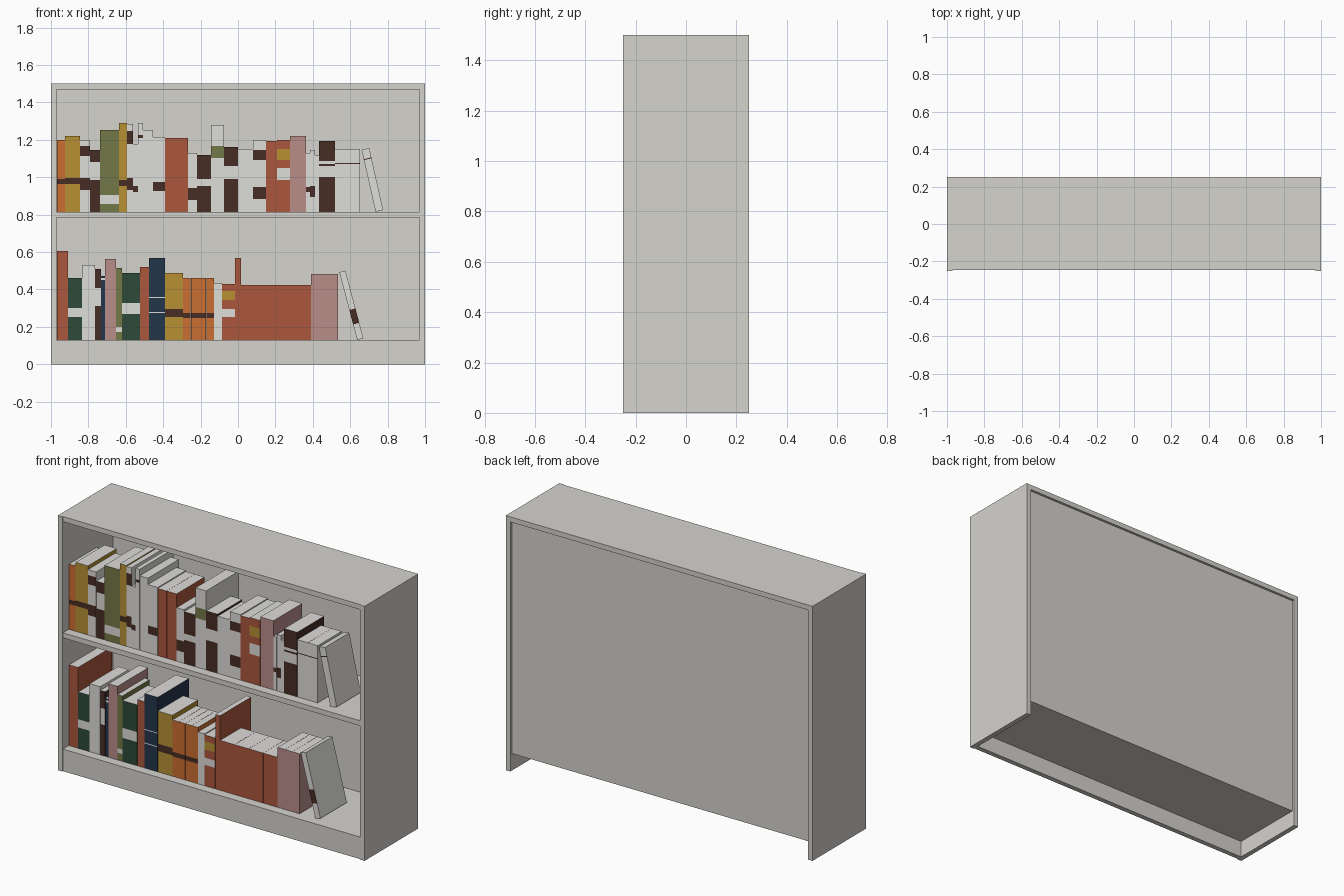
import bpy
import bmesh
import math
from mathutils import Vector

if "Cube" in bpy.data.objects:
    bpy.data.objects.remove(bpy.data.objects["Cube"], do_unlink=True)


def srgb(r, g, b):
    """Turn 8-bit display values into a linear colour."""
    lin = [((v / 255 + 0.055) / 1.055) ** 2.4 for v in (r, g, b)]
    return (*lin, 1.0)


def material(name, colour):
    mat = bpy.data.materials.new(name)
    mat.use_nodes = True
    mat.diffuse_color = colour
    mat.node_tree.nodes["Principled BSDF"].inputs["Base Color"].default_value = colour
    return mat


COLOURS = {
    "case": srgb(213, 211, 206),
    "white": srgb(222, 221, 218),
    "orange": srgb(203, 110, 50),
    "gold": srgb(183, 144, 52),
    "brown": srgb(70, 45, 35),
    "olive": srgb(116, 120, 72),
    "red": srgb(172, 87, 61),
    "pink": srgb(184, 141, 137),
    "green": srgb(46, 74, 57),
    "navy": srgb(35, 54, 75),
}
MATS = {name: material(name, colour) for name, colour in COLOURS.items()}


def box_mesh(bm, lo, hi):
    """Add a box between two corners."""
    lo, hi = Vector(lo), Vector(hi)
    cube = bmesh.ops.create_cube(bm, size=1)
    bmesh.ops.scale(bm, vec=hi - lo, verts=cube["verts"])
    bmesh.ops.translate(bm, vec=(lo + hi) / 2, verts=cube["verts"])


def make_object(name, bm, mats):
    mesh = bpy.data.meshes.new(name)
    bm.to_mesh(mesh)
    bm.free()
    for mat in mats:
        mesh.materials.append(MATS[mat])
    obj = bpy.data.objects.new(name, mesh)
    bpy.context.collection.objects.link(obj)
    return obj


def board(name, lo, hi):
    bm = bmesh.new()
    box_mesh(bm, lo, hi)
    return make_object(name, bm, ["case"])


# Bookcase carcass
W, D, H, T = 1.0, 0.25, 1.5, 0.03
IN, FRONT, BACK = W - T, -0.245, 0.235
SHELVES = {"bottom_shelf": 0.13, "middle_shelf": 0.815}
board("left_side", (IN, -D, 0), (W, D, H))
board("right_side", (-W, -D, 0), (-IN, D, H))
board("top_panel", (-IN, FRONT, H - T), (IN, D, H))
board("back_panel", (-IN, BACK - 0.015, 0.1), (IN, BACK, H - T))
board("plinth", (-IN, FRONT, 0), (IN, FRONT + T, 0.1))
for shelf, top in SHELVES.items():
    board(shelf, (-IN, FRONT, top - T), (IN, BACK - 0.015, top))

# Books: sizes are in small units, bands are (colour, bottom, top) on the spine
UNIT = 0.00535
SPINE_Y = -0.19
ASPECT = 0.66


def book(name, x, z, width, height, cover, bands=(), tilt=0):
    w, h = width * UNIT, height * UNIT
    bm = bmesh.new()
    box_mesh(bm, (0.0005, 0, 0), (w - 0.0005, h * ASPECT, h))
    # Cut the spine at each band edge
    for edge in {e for band in bands for e in band[1:]}:
        bmesh.ops.bisect_plane(bm, geom=bm.verts[:] + bm.edges[:] + bm.faces[:],
                               plane_co=(0, 0, edge * UNIT), plane_no=(0, 0, 1))
    bm.normal_update()
    mats = [cover, "white"] + [band[0] for band in bands]
    for face in bm.faces:
        n, level = face.normal, face.calc_center_median().z / UNIT
        if abs(n.z) > 0.5 or n.y > 0.5:
            face.material_index = 1
        elif n.y < -0.5:
            for i, (_, low, high) in enumerate(bands):
                if low < level < high:
                    face.material_index = i + 2
    obj = make_object(name, bm, mats)
    obj.location = (x, SPINE_Y, z)
    obj.rotation_euler.y = -math.radians(tilt)


def fill_shelf(prefix, z, books):
    """Stand books side by side from the right-hand panel."""
    x = -IN + 0.002
    for i, (width, height, cover, *bands) in enumerate(books):
        book(f"{prefix}_book_{i + 1}", x, z, width, height, cover, bands)
        x += width * UNIT


def dark(low, high):
    return ("brown", low, high)


def pale(low, high):
    return ("white", low, high)


UPPER = [
    (8, 72, "orange", dark(28, 33)),
    (15, 76, "gold", dark(28, 34)),
    (10, 72, "white", dark(56, 66), dark(22, 34)),
    (10, 62, "brown", pale(32, 50)),
    (19, 82, "olive", pale(8, 17)),
    (8, 89, "gold", dark(26, 32)),
    (6, 88, "white", dark(68, 81), dark(22, 34)),
    (5, 68, "white", dark(20, 26)),
    (5, 89, "white", dark(74, 77)),
    (10, 82, "white"),
    (12, 75, "white", dark(21, 30)),
    (11, 74, "red"),
    (12, 74, "red"),
    (9, 59, "white", dark(12, 24)),
    (14, 57, "brown", pale(26, 33)),
    (13, 87, "white", ("olive", 54, 66)),
    (14, 65, "brown", pale(33, 46)),
    (15, 63, "white"),
    (13, 72, "white", dark(52, 62), dark(13, 25)),
    (11, 71, "red"),
    (13, 72, "red", ("gold", 52, 63), pale(32, 44)),
    (16, 76, "pink"),
    (4, 59, "white", dark(20, 25)),
    (5, 62, "white", dark(15, 26)),
    (4, 57, "white"),
    (16, 71, "brown", pale(48, 51), pale(35, 46)),
    (13, 63, "white", dark(48, 49)),
    (12, 63, "white", dark(48, 49)),
]
LOWER = [
    (11, 89, "red"),
    (14, 62, "green", pale(23, 32)),
    (13, 75, "white"),
    (6, 71, "brown", pale(34, 52)),
    (4, 64, "navy", pale(60, 62)),
    (11, 81, "pink"),
    (6, 72, "olive", pale(8, 13)),
    (18, 67, "green", pale(26, 37)),
    (9, 73, "red"),
    (16, 82, "navy", pale(42, 43), pale(27, 28)),
    (18, 67, "gold", dark(23, 31)),
    *[(7.75, 62, "orange", dark(22, 27))] * 4,
    (8, 57, "white"),
    (13, 56, "red", ("gold", 40, 49), pale(23, 31)),
    (6, 82, "red"),
    *[(17.5, 55, "red")] * 4,
    *[(9, 66, "pink")] * 3,
]
fill_shelf("upper", SHELVES["middle_shelf"], UPPER)
fill_shelf("lower", SHELVES["bottom_shelf"], LOWER)

# Last book on each shelf leans against its neighbour
book("upper_leaning_book", 0.735, SHELVES["middle_shelf"], 8, 63.5, "white",
     [dark(53, 54)], tilt=12.7)
book("lower_leaning_book", 0.637, SHELVES["bottom_shelf"], 6.5, 70, "white",
     [dark(16, 31)], tilt=14.8)
